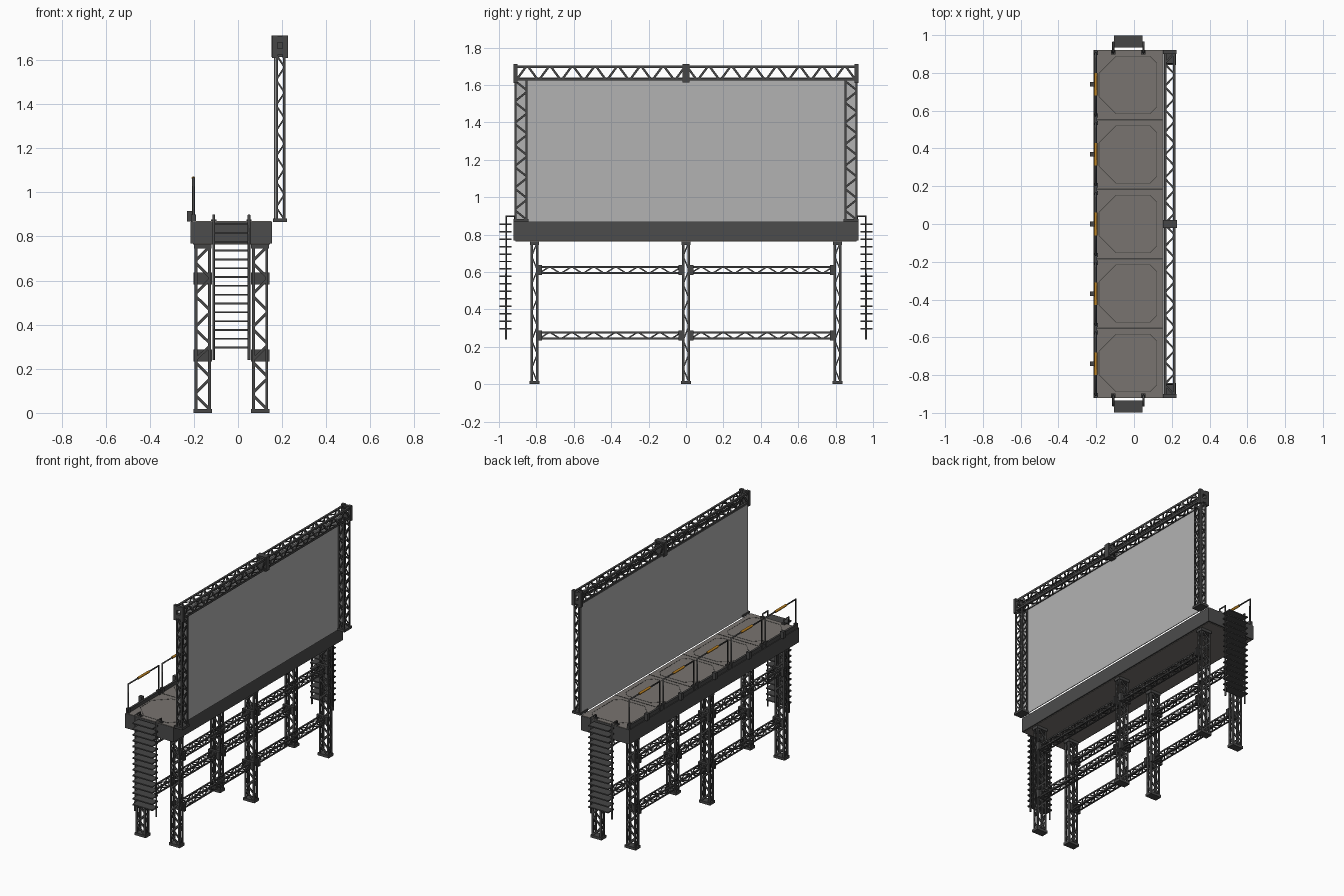
import bpy, bmesh, math
from mathutils import Vector, Matrix

if "Cube" in bpy.data.objects:
    bpy.data.objects.remove(bpy.data.objects["Cube"])


def material(name, col):
    m = bpy.data.materials.new(name)
    m.diffuse_color = (*col, 1)
    m.use_nodes = True
    m.node_tree.nodes["Principled BSDF"].inputs["Base Color"].default_value = m.diffuse_color
    return m


STEEL = material("dark steel", (0.062, 0.062, 0.062))
FRAME = material("platform grey", (0.072, 0.072, 0.072))
DECK = material("warm deck grey", (0.19, 0.175, 0.16))
SCREEN = material("screen light grey", (0.45, 0.45, 0.45))
ORANGE = material("orange grip", (0.5, 0.22, 0.015))
GROOVE = material("groove dark", (0.06, 0.057, 0.054))


def finish(bm, name, mat):
    bmesh.ops.recalc_face_normals(bm, faces=bm.faces)
    me = bpy.data.meshes.new(name)
    bm.to_mesh(me)
    bm.free()
    me.materials.append(mat)
    ob = bpy.data.objects.new(name, me)
    bpy.context.collection.objects.link(ob)
    return ob


def add_box(bm, x0, x1, y0, y1, z0, z1):
    size = Vector((x1 - x0, y1 - y0, z1 - z0))
    mid = Vector((x0 + x1, y0 + y1, z0 + z1)) / 2
    bmesh.ops.create_cube(bm, size=1, matrix=Matrix.Translation(mid) @ Matrix.Diagonal((*size, 1)))


def boxes(name, mat, *specs):
    bm = bmesh.new()
    for s in specs:
        add_box(bm, *s)
    return finish(bm, name, mat)


def add_prism(bm, pts, offset):
    """Extrude a flat polygon by an offset vector."""
    f = bm.faces.new([bm.verts.new(p) for p in pts])
    ext = bmesh.ops.extrude_face_region(bm, geom=[f])
    bmesh.ops.translate(bm, vec=offset, verts=[v for v in ext["geom"] if isinstance(v, bmesh.types.BMVert)])


def truss(name, start, length, w, d, bays, flange, along_y=False):
    """Hollow lattice box beam: four corner bars, zigzag webs on all four sides."""
    bm = bmesh.new()
    p, wall = length / bays, 0.005
    for sx in (-1, 1):
        for sy in (-1, 1):
            xs = sorted((sx * w / 2, sx * (w / 2 - flange)))
            ys = sorted((sy * d / 2, sy * (d / 2 - wall)))
            add_box(bm, *xs, *ys, 0, length)
            xs = sorted((sx * w / 2, sx * (w / 2 - wall)))
            ys = sorted((sy * d / 2, sy * (d / 2 - flange)))
            add_box(bm, *xs, *ys, 0, length)
    t, s = 0.24 * p, 0.3 * p
    for side in (-1, 1):
        for i in range(bays):
            sg = 1 if i % 2 else -1
            za, zb = i * p + s / 2, (i + 1) * p - s / 2
            prof = [(-sg, za - t / 2), (-sg, za + t / 2), (sg, zb + t / 2), (sg, zb - t / 2)]
            a, b = w / 2 - flange * 0.8, d / 2 - flange * 0.8
            add_prism(bm, [(u * a, side * d / 2 * 0.99, z) for u, z in prof], (0, -side * wall * 0.8, 0))
            add_prism(bm, [(side * w / 2 * 0.99, u * b, z) for u, z in prof], (-side * wall * 0.8, 0, 0))
    if along_y:
        bm.transform(Matrix.Rotation(-math.pi / 2, 4, 'X'))
    bm.transform(Matrix.Translation(start))
    return finish(bm, name, STEEL)


def tube(name, mat, pts, r):
    cu = bpy.data.curves.new(name, 'CURVE')
    cu.dimensions = '3D'
    cu.bevel_depth, cu.bevel_resolution, cu.use_fill_caps = r, 1, True
    sp = cu.splines.new('POLY')
    sp.points.add(len(pts) - 1)
    for q, c in zip(sp.points, pts):
        q.co = (*c, 1)
    cu.materials.append(mat)
    ob = bpy.data.objects.new(name, cu)
    bpy.context.collection.objects.link(ob)
    return ob


# Legs with foot and head plates, joined by two levels of cross beams
for x in (-0.16, 0.10):
    for y in (-0.81, 0, 0.81):
        truss("leg", (x, y, 0.01), 0.75, 0.074, 0.042, 10, 0.013)
        boxes("leg_plates", STEEL,
              (x - 0.042, x + 0.042, y - 0.026, y + 0.026, 0, 0.018),
              (x - 0.04, x + 0.04, y - 0.025, y + 0.025, 0.745, 0.767))
    for z in (0.26, 0.61):
        for y0 in (-0.788, 0.022):
            truss("cross_beam", (x, y0, z), 0.766, 0.05, 0.042, 13, 0.01, True)
            boxes("beam_collars", STEEL,
                  *[(x - 0.042, x + 0.042, y, y + 0.018, z - 0.027, z + 0.027)
                    for y in (y0, y0 + 0.748)])

# Platform body, deck top and underside
boxes("platform_frame", FRAME, (-0.215, 0.155, -0.922, 0.922, 0.767, 0.866))
boxes("deck_top", DECK, (-0.205, 0.152, -0.92, 0.92, 0.864, 0.869))
boxes("deck_underside", DECK, (-0.205, 0.145, -0.912, 0.912, 0.764, 0.77))
boxes("deck_seams", GROOVE, *[(-0.205, 0.152, y - 0.003, y + 0.003, 0.867, 0.8705)
                              for y in (-0.552, -0.184, 0.184, 0.552)])

# Octagonal groove line on each deck panel
bm = bmesh.new()
for k in range(5):
    yc = (k - 2) * 0.368
    c, x0, x1, h = 0.09, -0.185, 0.12, 0.152
    ring = [(x0 + c, -h), (x1 - c * 0.4, -h), (x1, -h + c * 0.4), (x1, h - c * 0.4),
            (x1 - c * 0.4, h), (x0 + c, h), (x0, h - c), (x0, -h + c)]
    for i in range(8):
        a, b = Vector(ring[i]), Vector(ring[(i + 1) % 8])
        n = (b - a).normalized().orthogonal() * 0.002
        add_prism(bm, [(q.x, q.y + yc, 0.868) for q in (a - n, b - n, b + n, a + n)], (0, 0, 0.002))
finish(bm, "deck_grooves", GROOVE)

# Railing: toe board, five hoops with orange grips and outer clamps
boxes("toe_board", STEEL, (-0.21, -0.196, -0.92, 0.92, 0.866, 0.893))
for k in range(5):
    y = (k - 2) * 0.37
    X, a = -0.202, 0.165
    tube("rail_hoop", STEEL, [(X, y - a, 0.865), (X, y - a, 1.065), (X, y + a, 1.065), (X, y + a, 0.865)], 0.006)
    tube("rail_grip", ORANGE, [(X, y - 0.06, 1.065), (X, y + 0.06, 1.065)], 0.0085)
    boxes("rail_clamps", STEEL, (-0.232, -0.208, y - 0.012, y + 0.012, 0.868, 0.915),
          *[(X - 0.011, X + 0.011, yy - 0.011, yy + 0.011, 0.866, 0.9) for yy in (y - a, y + a)])

# Ladders at both ends
for s in (-1, 1):
    for x in (-0.11, 0.05):
        tube("ladder_rail", STEEL, [(x, s * 0.962, 0.24), (x, s * 0.962, 0.897),
                                    (x, s * 0.908, 0.897), (x, s * 0.908, 0.865)], 0.006)
        boxes("ladder_foot", STEEL, (x - 0.012, x + 0.012, s * 0.908 - 0.01, s * 0.908 + 0.01, 0.866, 0.878))
    boxes("ladder_steps", STEEL, *[(-0.106, 0.046, s * 0.966 - 0.032, s * 0.966 + 0.032,
                                    0.292 + i * 0.04, 0.3 + i * 0.04) for i in range(15)])

# Screen panel
boxes("screen", SCREEN, (0.163, 0.168, -0.905, 0.905, 0.868, 1.64))

# Screen posts with base plates
for s in (-1, 1):
    y = s * 0.882
    truss("screen_post", (0.192, y, 0.875), 0.75, 0.046, 0.07, 13, 0.012)
    boxes("post_base", STEEL, (0.158, 0.222, y - 0.04, y + 0.04, 0.866, 0.882))

# Top beam with end caps and middle collar
truss("top_beam", (0.19, -0.91, 1.664), 1.82, 0.062, 0.08, 30, 0.014, True)
boxes("top_beam_collars", STEEL, (0.153, 0.227, -0.02, 0.02, 1.614, 1.712))
for s in (-1, 1):
    y = s * 0.911
    boxes("top_beam_cap", STEEL, *[(x - 0.012, x + 0.012, y - 0.011, y + 0.011, 1.61, 1.712) for x in (0.166, 0.214)],
          *[(0.158, 0.225, y - 0.01, y + 0.01, z - 0.014, z + 0.014) for z in (1.638, 1.694)])
